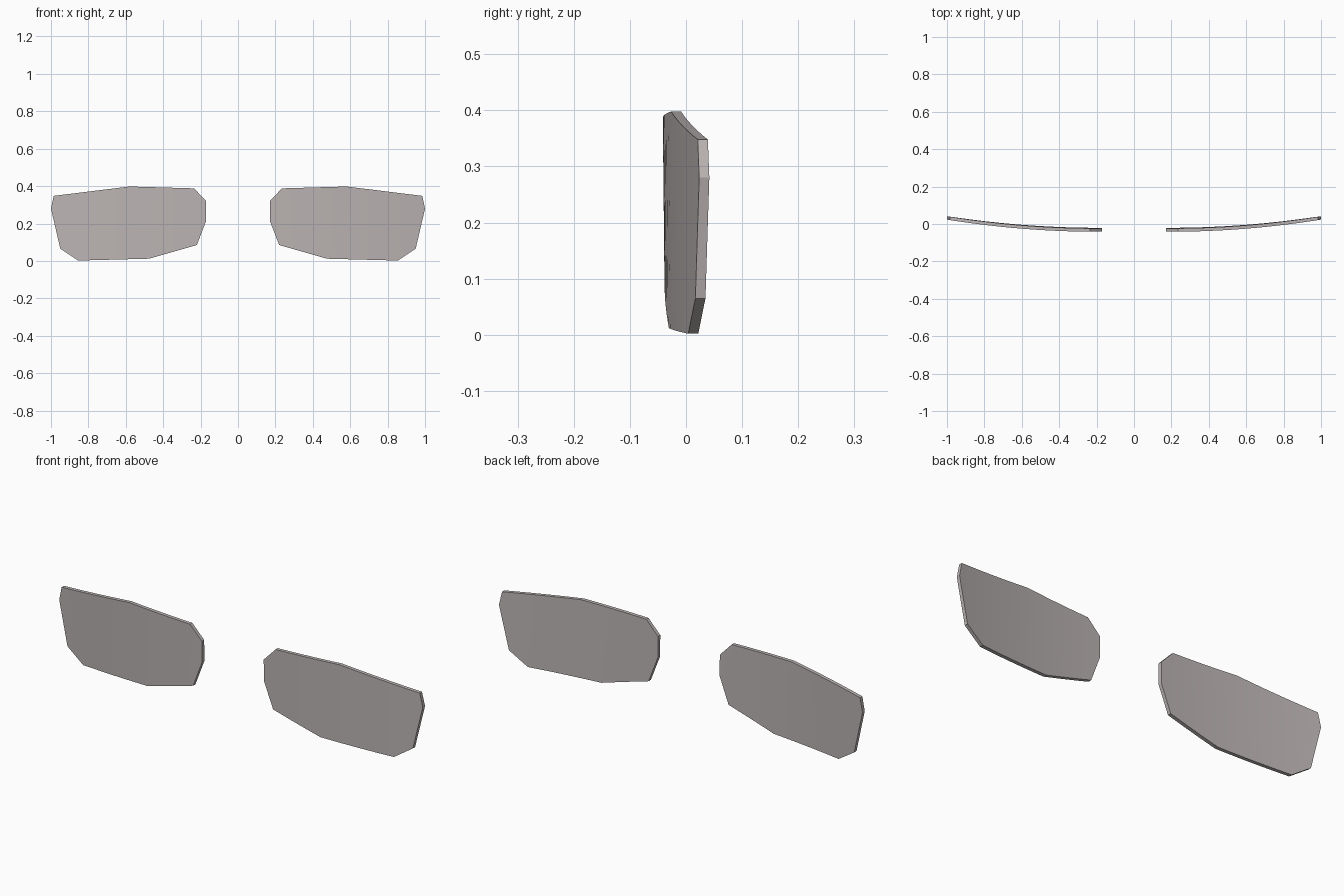
import bpy
import bmesh

if "Cube" in bpy.data.objects:
    bpy.data.objects.remove(bpy.data.objects["Cube"])

# Outline of the right lens in front view (x, z)
OUTLINE = [(0.17, 0.215), (0.22, 0.085), (0.475, 0.012), (0.855, 0.002),
           (0.95, 0.065), (1.0, 0.28), (0.985, 0.348), (0.58, 0.398),
           (0.235, 0.388), (0.17, 0.32)]
THICKNESS = 0.018

lens_grey = bpy.data.materials.new("warm_lens_grey")
lens_grey.diffuse_color = (0.50, 0.46, 0.455, 1.0)
lens_grey.use_nodes = True
lens_grey.node_tree.nodes["Principled BSDF"].inputs["Base Color"].default_value = lens_grey.diffuse_color


def front_depth(x, z):
    """Wrap-around curve of the lens front, leaning slightly forward at the top."""
    lean = -0.012 * (z - 0.2) * (1.0 - 0.7 * x)
    return -0.0395 + 0.099 * (x - 0.2) ** 2 + lean


def make_lens(name, side):
    bm = bmesh.new()
    bm.faces.new([bm.verts.new((x, 0, z)) for x, z in OUTLINE])

    # Slice the flat panel into a grid so that it can bend
    def slice_at(co, normal):
        geom = bm.verts[:] + bm.edges[:] + bm.faces[:]
        bmesh.ops.bisect_plane(bm, geom=geom, plane_co=co, plane_no=normal, dist=1e-5)

    for i in range(1, 12):
        slice_at((0.17 + 0.83 * i / 12, 0, 0), (1, 0, 0))
    for i in range(1, 4):
        slice_at((0, 0, 0.1 * i), (0, 0, 1))

    # Thicken straight back, then bend both skins together
    ext = bmesh.ops.extrude_face_region(bm, geom=bm.faces[:], use_keep_orig=True)
    for v in ext["geom"]:
        if isinstance(v, bmesh.types.BMVert):
            v.co.y += THICKNESS
    for v in bm.verts:
        v.co.y += front_depth(v.co.x, v.co.z)
        v.co.x *= side
    bmesh.ops.recalc_face_normals(bm, faces=bm.faces[:])

    mesh = bpy.data.meshes.new(name)
    bm.to_mesh(mesh)
    bm.free()
    mesh.materials.append(lens_grey)
    obj = bpy.data.objects.new(name, mesh)
    bpy.context.collection.objects.link(obj)
    return obj


# Mirrored pair of lenses
lenses = [make_lens("right_lens", 1), make_lens("left_lens", -1)]

# Smooth curved skins with crisp rims
for lens in lenses:
    bpy.ops.object.select_all(action='DESELECT')
    lens.select_set(True)
    bpy.context.view_layer.objects.active = lens
    bpy.ops.object.shade_smooth_by_angle(angle=0.3)
